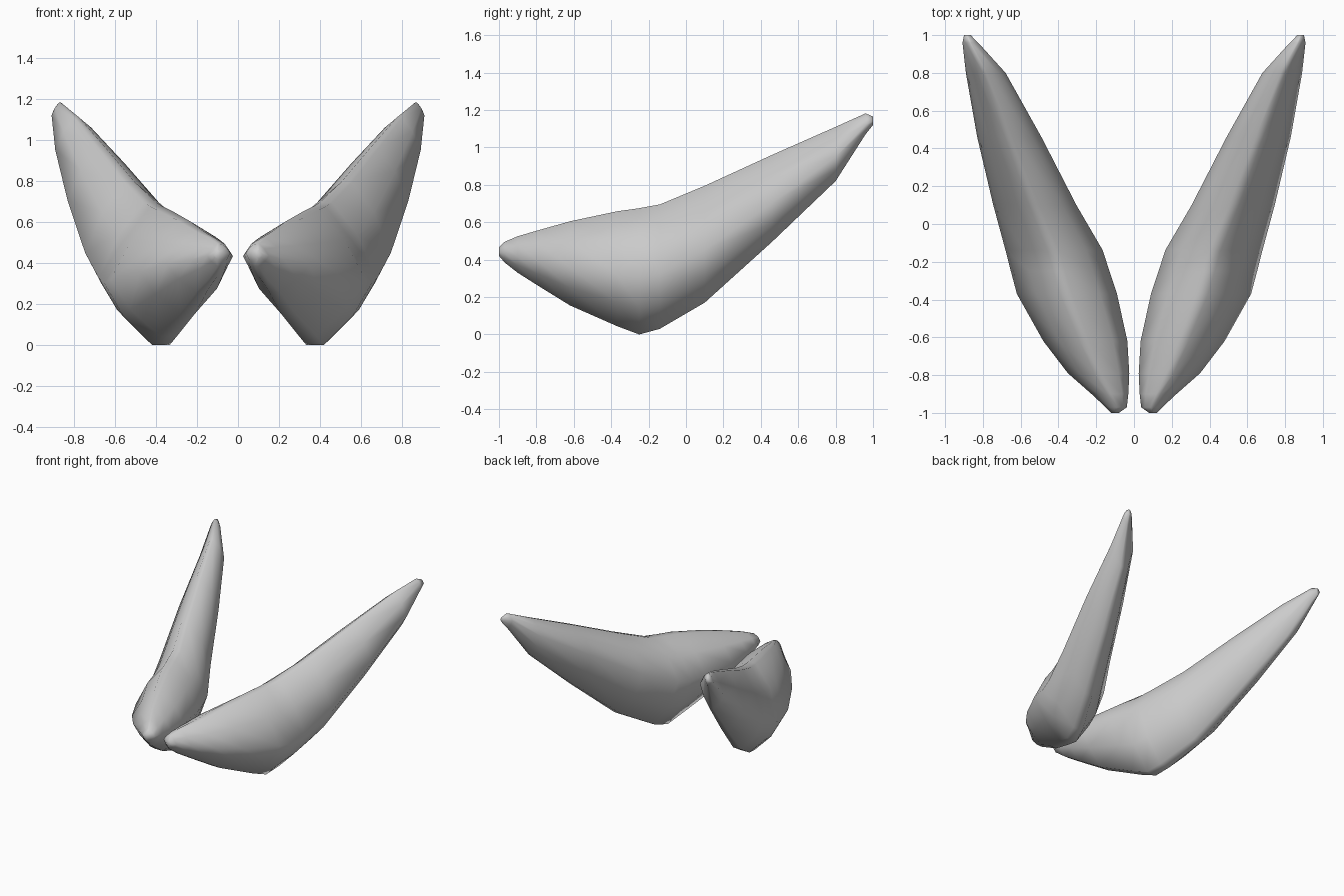
import bpy, bmesh

# Stations along one horn: y, inner x, outer x, bottom z, top z
STATIONS = [
    (-1.00, 0.080, 0.12, 0.42, 0.465),
    (-0.97, 0.038, 0.15, 0.385, 0.495),
    (-0.90, 0.030, 0.225, 0.33, 0.525),
    (-0.79, 0.025, 0.35, 0.26, 0.557),
    (-0.62, 0.035, 0.48, 0.155, 0.605),
    (-0.37, 0.09, 0.62, 0.045, 0.658),
    (-0.25, 0.13, 0.652, 0.0, 0.675),
    (-0.14, 0.165, 0.68, 0.03, 0.695),
    (0.10, 0.305, 0.745, 0.17, 0.795),
    (0.46, 0.49, 0.83, 0.495, 0.96),
    (0.80, 0.68, 0.89, 0.82, 1.11),
    (0.96, 0.825, 0.908, 1.07, 1.182),
    (1.00, 0.865, 0.90, 1.12, 1.165),
]

# Cross-section in unit box: narrow top and bottom strips, ridges at the
# sides and slightly bulging faces between them
PROFILE = [(0.45, 1.0), (0.57, 1.0), (0.81, 0.76), (1.0, 0.45), (0.82, 0.21),
           (0.55, 0.0), (0.39, 0.0), (0.15, 0.27), (0.0, 0.58), (0.17, 0.83)]


def horn(name, side):
    bm = bmesh.new()
    rings = [[bm.verts.new((side * (xi + u * (xo - xi)), y, zb + v * (zt - zb)))
              for u, v in PROFILE] for y, xi, xo, zb, zt in STATIONS]
    n = len(PROFILE)
    for a, b in zip(rings, rings[1:]):
        for i in range(n):
            j = (i + 1) % n
            bm.faces.new((a[i], a[j], b[j], b[i]))
    bm.faces.new(rings[0])
    bm.faces.new(rings[-1])
    bmesh.ops.recalc_face_normals(bm, faces=bm.faces)
    for f in bm.faces:
        f.smooth = True
    me = bpy.data.meshes.new(name)
    bm.to_mesh(me)
    bm.free()
    ob = bpy.data.objects.new(name, me)
    bpy.context.collection.objects.link(ob)


# Mirrored pair of horns
horn("right_horn", 1)
horn("left_horn", -1)
